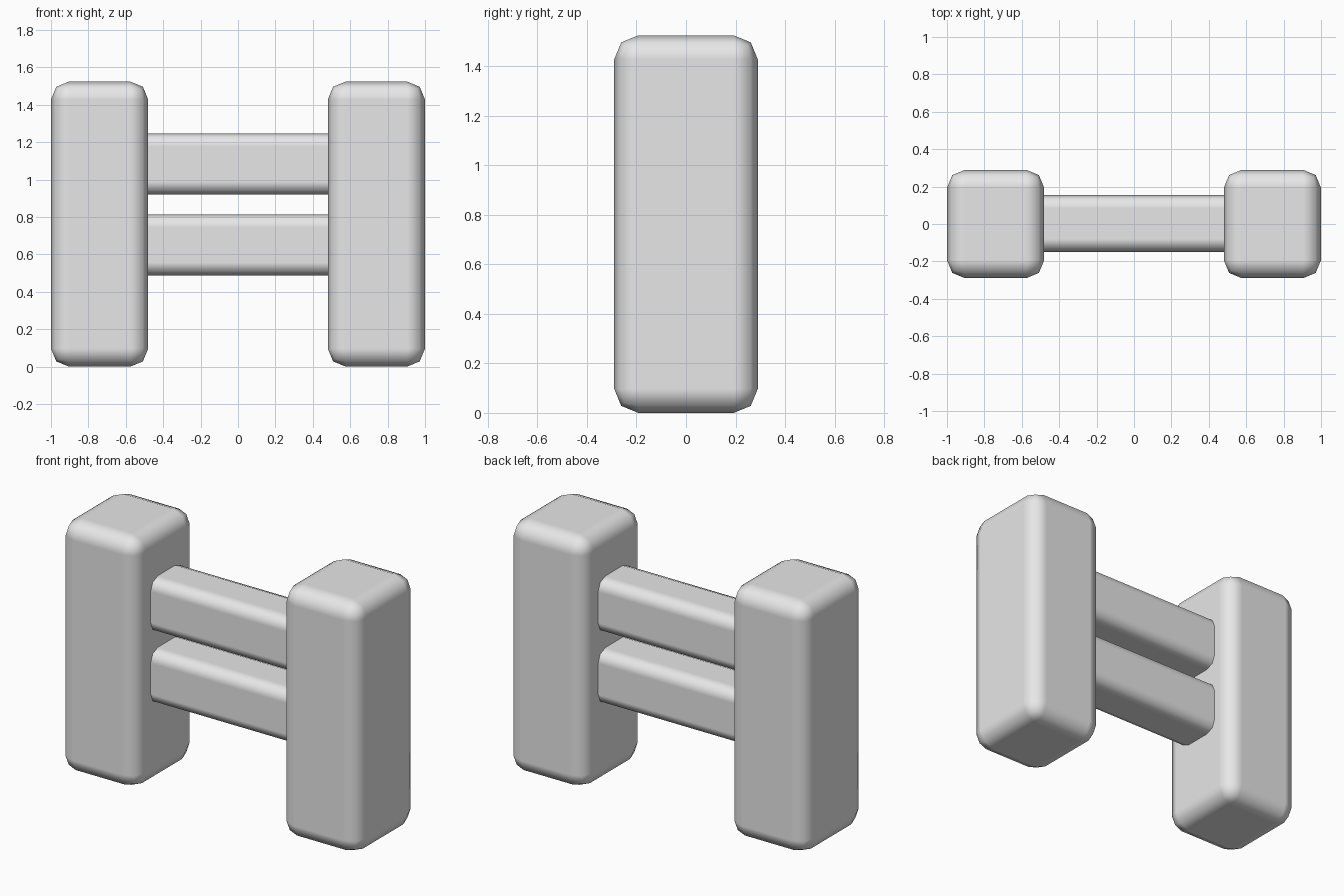
import bpy

if "Cube" in bpy.data.objects:
    bpy.data.objects.remove(bpy.data.objects["Cube"])

grey = bpy.data.materials.new("plain_grey")
grey.diffuse_color = (0.8, 0.8, 0.8, 1.0)
grey.use_nodes = True
grey.node_tree.nodes["Principled BSDF"].inputs["Base Color"].default_value = grey.diffuse_color


def rounded_box(name, lo, hi, radius):
    """Box between two corners with rounded edges and smooth shading."""
    size = [b - a for a, b in zip(lo, hi)]
    centre = [(a + b) / 2 for a, b in zip(lo, hi)]
    bpy.ops.mesh.primitive_cube_add(size=1, location=centre)
    ob = bpy.context.object
    ob.name = name
    for v in ob.data.vertices:
        v.co = [c * s for c, s in zip(v.co, size)]
    ob.data.materials.append(grey)
    bpy.ops.object.shade_smooth()
    bevel = ob.modifiers.new("rounded_edges", 'BEVEL')
    bevel.width = radius
    bevel.segments = 2
    bevel.limit_method = 'NONE'
    bevel.harden_normals = True
    return ob


# Two upright end posts
for name, x0, x1 in (("left_post", -1.0, -0.48), ("right_post", 0.48, 1.0)):
    rounded_box(name, (x0, -0.29, 0.0), (x1, 0.29, 1.525), 0.097)

# Two horizontal rails, ends sunk into the posts
for name, z0, z1 in (("lower_rail", 0.488, 0.815), ("upper_rail", 0.92, 1.248)):
    rounded_box(name, (-0.62, -0.15, z0), (0.62, 0.155, z1), 0.07)
